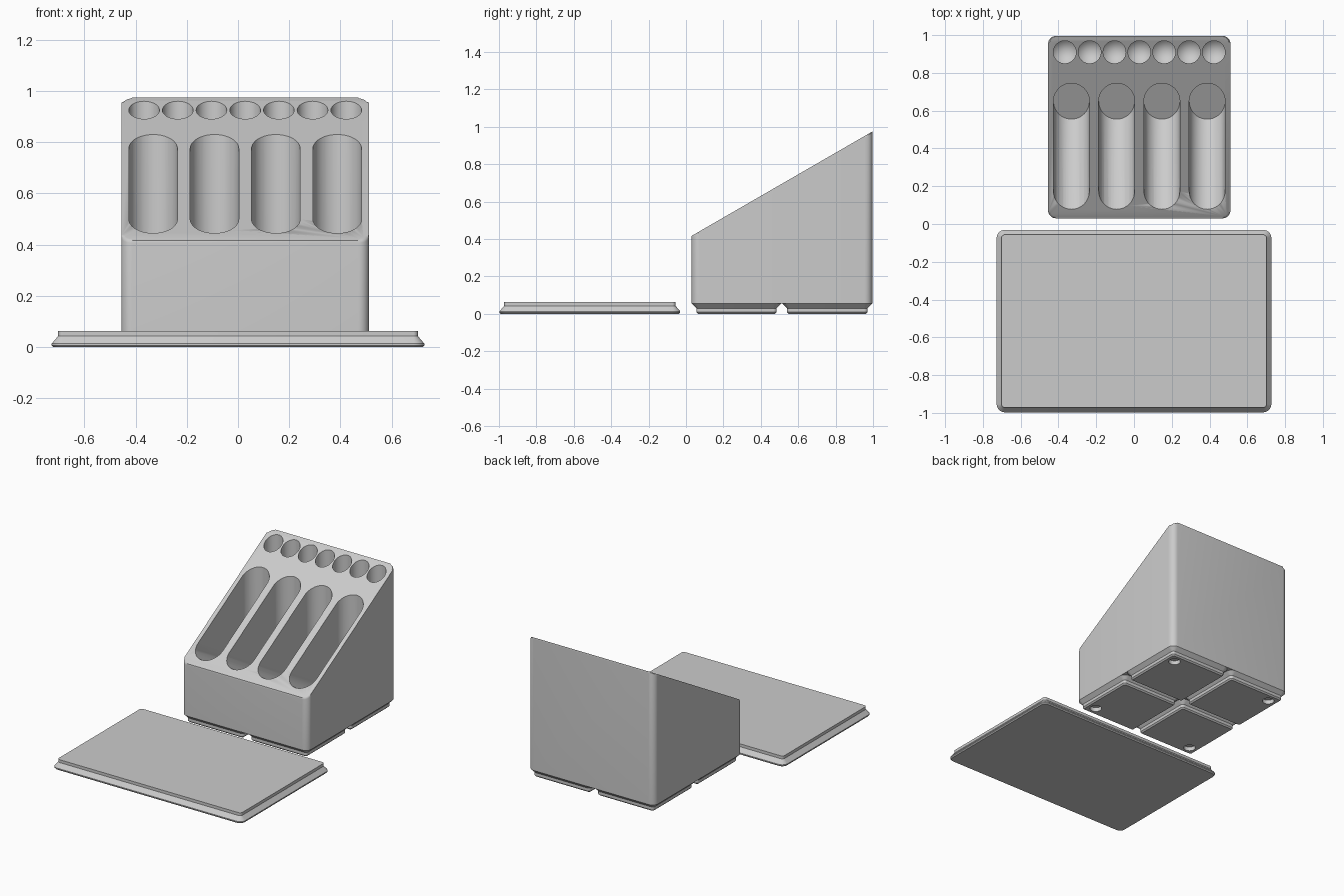
import bpy, bmesh, math
from mathutils import Matrix, Vector

if "Cube" in bpy.data.objects:
    bpy.data.objects.remove(bpy.data.objects["Cube"], do_unlink=True)

CX, CY = 0.028, 0.513          # centre of the holder
HALF = 0.483                   # half width of the holder
SLOPE = math.tan(math.radians(30))

grey = bpy.data.materials.new("light_grey")
grey.use_nodes = True
grey.diffuse_color = (0.6, 0.6, 0.6, 1)
grey.node_tree.nodes["Principled BSDF"].inputs["Base Color"].default_value = (0.6, 0.6, 0.6, 1)


def slope_z(y):
    return 0.417 + SLOPE * (y - CY + HALF)


def finish(bm, name):
    bmesh.ops.recalc_face_normals(bm, faces=bm.faces)
    mesh = bpy.data.meshes.new(name)
    bm.to_mesh(mesh)
    bm.free()
    mesh.materials.append(grey)
    obj = bpy.data.objects.new(name, mesh)
    bpy.context.collection.objects.link(obj)
    return obj


def activate(obj):
    bpy.ops.object.select_all(action='DESELECT')
    obj.select_set(True)
    bpy.context.view_layer.objects.active = obj


def smooth(obj):
    activate(obj)
    bpy.ops.object.shade_smooth_by_angle(angle=math.radians(30))


def rounded_rect(hx, hy, r, steps=8):
    pts = []
    for q, (sx, sy) in enumerate([(1, 1), (-1, 1), (-1, -1), (1, -1)]):
        for i in range(steps + 1):
            a = math.pi / 2 * (q + i / steps)
            pts.append((sx * (hx - r) + r * math.cos(a), sy * (hy - r) + r * math.sin(a)))
    return pts


def loft(bm, centre, levels):
    """Stack rounded rectangles given as (z, half x, half y, corner radius)."""
    rings = []
    for z, hx, hy, r in levels:
        rings.append([bm.verts.new((centre[0] + x, centre[1] + y, z))
                      for x, y in rounded_rect(hx, hy, r)])
    n = len(rings[0])
    for low, high in zip(rings, rings[1:]):
        for i in range(n):
            j = (i + 1) % n
            bm.faces.new((low[i], low[j], high[j], high[i]))
    bm.faces.new(rings[0][::-1])
    bm.faces.new(rings[-1])
    return rings


def carve(obj, cutter):
    activate(obj)
    mod = obj.modifiers.new("carve", 'BOOLEAN')
    mod.operation = 'DIFFERENCE'
    mod.solver = 'EXACT'
    mod.object = cutter
    bpy.ops.object.modifier_apply(modifier=mod.name)
    bpy.data.objects.remove(cutter, do_unlink=True)


def add_slot(bm, x, steps=40):
    """Deep sloping scoop: a short tilted floor that ramps up to the front lip."""
    r, back, front, floor = 0.095, 0.65, 0.173, 0.22
    verts = []
    for y0, z0 in ((back, floor), (front, slope_z(front))):
        for i in range(steps):
            a = math.tau * i / steps
            dy = r * math.sin(a)
            for z in (z0 + SLOPE * dy, 1.2):
                verts.append(bm.verts.new((x + r * math.cos(a), y0 + dy, z)))
    hull = bmesh.ops.convex_hull(bm, input=verts)
    spare = {v for v in hull["geom_interior"] + hull["geom_unused"]
             if isinstance(v, bmesh.types.BMVert)}
    bmesh.ops.delete(bm, geom=list(spare), context='VERTS')


def add_bore(bm, x, y, r=0.06, floor=0.4, steps=32):
    """Upright round hole with a pointed bottom."""
    top = [Vector((x + r * math.cos(math.tau * i / steps),
                   y + r * math.sin(math.tau * i / steps), 1.2)) for i in range(steps)]
    upper = [bm.verts.new(p) for p in top]
    lower = [bm.verts.new((p.x, p.y, floor)) for p in top]
    tip = bm.verts.new((x, y, floor - r))
    bm.faces.new(upper)
    for i in range(steps):
        j = (i + 1) % steps
        bm.faces.new((lower[i], lower[j], upper[j], upper[i]))
        bm.faces.new((tip, lower[j], lower[i]))


# Wedge-shaped holder block with a softened sloping top
bm = bmesh.new()
rings = loft(bm, (CX, CY), [(0.055, HALF, HALF, 0.043), (1, HALF, HALF, 0.043)])
for v in rings[1]:
    v.co.z = slope_z(v.co.y)
rim = set(rings[1])
edges = [e for e in bm.edges if e.verts[0] in rim and e.verts[1] in rim]
bmesh.ops.bevel(bm, geom=edges, offset=0.011, segments=3, profile=0.5, affect='EDGES')
holder = finish(bm, "holder_block")

# Four large scoops and a back row of seven small bores
bm = bmesh.new()
for i in range(4):
    add_slot(bm, CX + (i - 1.5) * 0.2395)
for i in range(7):
    add_bore(bm, CX + (i - 3) * 0.1315, 0.91)
carve(holder, finish(bm, "pocket_cutter"))
smooth(holder)

# Four stepped feet, each with a round recess near its outer corner
for sx, side in ((-1, "right"), (1, "left")):
    for sy, end in ((-1, "front"), (1, "back")):
        fx, fy = CX + sx * 0.243, CY + sy * 0.243
        bm = bmesh.new()
        loft(bm, (fx, fy), [(z, h, h, r) for z, h, r in (
            (0, 0.206, 0.009), (0.009, 0.215, 0.0185),
            (0.03, 0.215, 0.0185), (0.055, 0.24, 0.043))])
        foot = finish(bm, f"{end}_{side}_foot")
        bm = bmesh.new()
        bmesh.ops.create_cone(bm, cap_ends=True, segments=32, radius1=0.0376, radius2=0.0376,
                              depth=0.056, matrix=Matrix.Translation((fx + sx * 0.15, fy + sy * 0.15, 0)))
        carve(foot, finish(bm, "recess_cutter"))
        smooth(foot)

# Flat lid plate lying in front, with a chamfered flange and raised panel
bm = bmesh.new()
loft(bm, (0, -0.514), [
    (0, 0.72, 0.476, 0.036), (0.007, 0.727, 0.483, 0.043), (0.014, 0.727, 0.483, 0.043),
    (0.043, 0.702, 0.458, 0.018), (0.063, 0.702, 0.458, 0.018)])
smooth(finish(bm, "lid_plate"))
